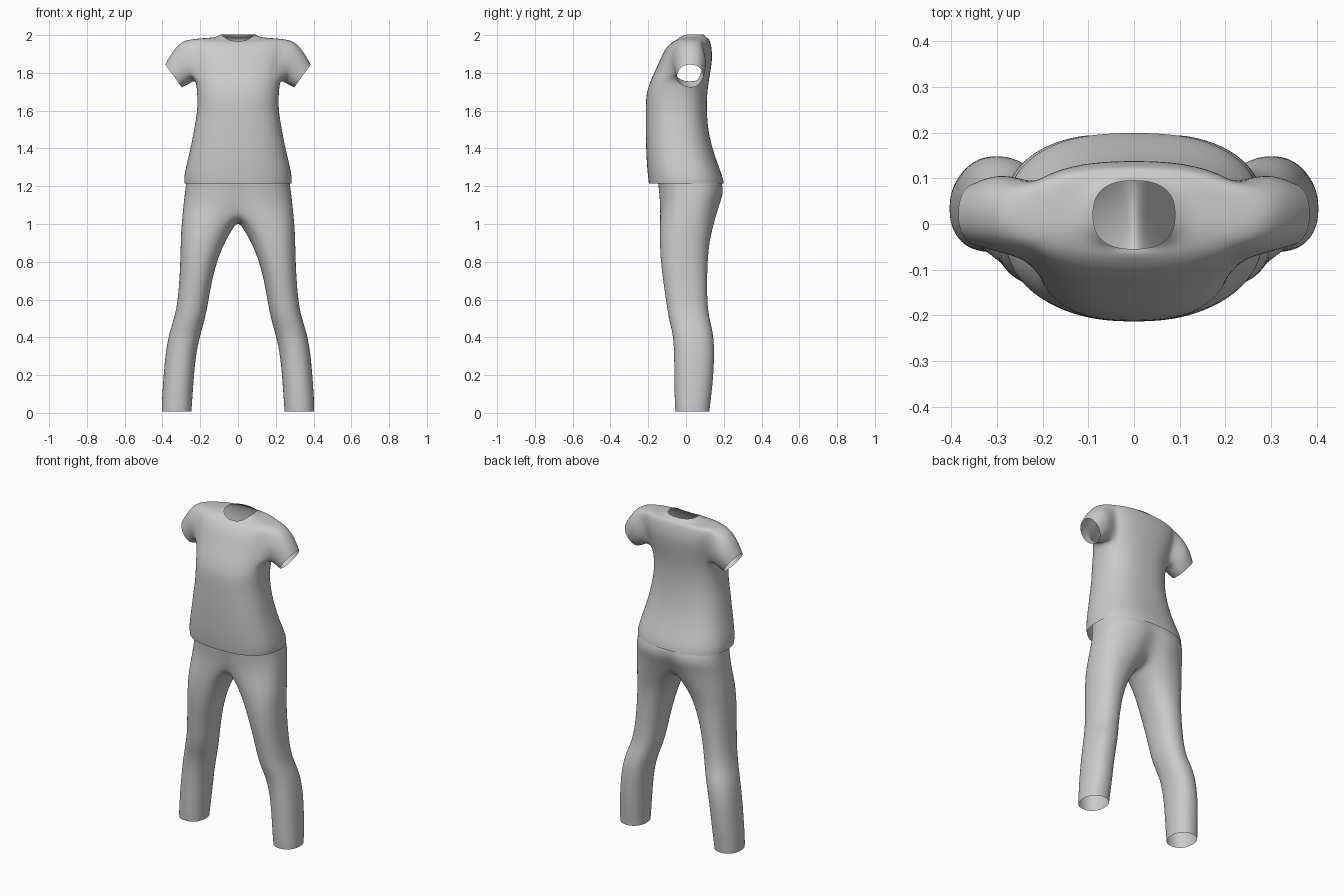
import bpy, bmesh
from math import sin, cos, pi, atan2, exp

if "Cube" in bpy.data.objects:
    bpy.data.objects.remove(bpy.data.objects["Cube"])


def spow(v, e):
    return (1 if v >= 0 else -1) * abs(v) ** e


def oval(a, cx, hw, yf, yb, p=2.4):
    """Point on a superellipse; a = 0 is the outer (+x) side, -90 deg the front."""
    e = 2 / p
    return cx + hw * spow(cos(a), e), (yf + yb) / 2 + (yb - yf) / 2 * spow(sin(a), e)


def bridge(bm, a, b, closed=False):
    n = len(a)
    for i in range(n if closed else n - 1):
        j = (i + 1) % n
        bm.faces.new((a[i], a[j], b[j], b[i]))


def finish(bm, name):
    bmesh.ops.recalc_face_normals(bm, faces=bm.faces)
    me = bpy.data.meshes.new(name)
    bm.to_mesh(me)
    bm.free()
    for f in me.polygons:
        f.use_smooth = True
    ob = bpy.data.objects.new(name, me)
    bpy.context.collection.objects.link(ob)
    m = ob.modifiers.new("mirror", 'MIRROR')
    m.use_clip = True
    m.merge_threshold = 0.002
    s = ob.modifiers.new("smooth", 'SUBSURF')
    s.levels = s.render_levels = 2
    return ob


N = 16
HALF = [-pi / 2 + pi * i / N for i in range(N + 1)]

# Shirt body: z, half width, front y, back y, front drop
body = [(1.215, .285, -.197, .200, 0), (1.25, .287, -.202, .195, 0),
        (1.32, .272, -.208, .168, 0), (1.40, .252, -.212, .140, 0),
        (1.50, .233, -.214, .117, 0), (1.60, .215, -.214, .110, 0),
        (1.69, .216, -.212, .112, 0), (1.76, .223, -.188, .122, 0),
        (1.82, .232, -.160, .132, 0), (1.88, .248, -.133, .140, 0),
        (1.935, .258, -.108, .136, .005), (1.978, .255, -.085, .125, .025),
        (1.985, .170, -.070, .115, .020), (1.988, .120, -.062, .105, .020),
        (2.003, .090, -.055, .095, .035)]
bm = bmesh.new()
rows = []
for z, hw, yf, yb, drop in body:
    row = []
    for i, a in enumerate(HALF):
        x, y = oval(a, 0, hw, yf, yb, 2.5)
        x = 0 if i in (0, N) else x
        row.append(bm.verts.new((x, y, z - drop * max(0, -sin(a)) ** 2)))
    rows.append(row)
R0, R1, C0, C1 = 7, 11, 5, 11          # armhole rows and columns
for r in range(len(rows) - 1):
    for c in range(N):
        if not (R0 <= r < R1 and C0 <= c < C1):
            q = rows[r], rows[r + 1]
            bm.faces.new((q[0][c], q[0][c + 1], q[1][c + 1], q[1][c]))

# Sleeve grown from the armhole edge
hole = ([rows[R0][c] for c in range(C0, C1)] + [rows[r][C1] for r in range(R0, R1)] +
        [rows[R1][c] for c in range(C1, C0, -1)] + [rows[r][C0] for r in range(R1, R0, -1)])
angles = [atan2((v.co.z - 1.869) / .109, (v.co.y - .018) / .088) for v in hole]
# top x, top z, bottom x, bottom z, centre y, half depth
sleeve = [(.303, 1.966, .242, 1.752, .022, .092), (.352, 1.908, .268, 1.735, .025, .084),
          (.385, 1.845, .297, 1.722, .022, .072)]
prev = hole
for tx, tz, bx, bz, cy, hy in sleeve:
    ring = [bm.verts.new(((tx + bx) / 2 + (tx - bx) / 2 * sin(a), cy + hy * cos(a),
                          (tz + bz) / 2 + (tz - bz) / 2 * sin(a))) for a in angles]
    bridge(bm, prev, ring, True)
    prev = ring
finish(bm, "shirt")

# Trouser hips: z, half width, front y, back y, seat cleft depth
hips = [(1.25, .272, -.155, .180, 0), (1.20, .277, -.150, .203, .012),
        (1.15, .284, -.147, .202, .022), (1.09, .291, -.143, .180, .035)]
bm = bmesh.new()
prev = None
for k, (z, hw, yf, yb, cleft) in enumerate(hips):
    row = []
    for i, a in enumerate(HALF):
        x, y = oval(a, 0, hw, yf, yb, 2.5)
        x = 0 if i in (0, N) else x
        g = exp(-(x / .05) ** 2)
        y += -cleft * g if y > 0 else cleft * .6 * g
        row.append(bm.verts.new((x, y, z)))
    if prev:
        bridge(bm, prev, row)
    prev = row

# Crotch seam closes the leg loop
y0, y1 = prev[-1].co.y, prev[0].co.y
M = 8
for i in range(1, M):
    t = i / M
    prev.append(bm.verts.new((0, y0 + (y1 - y0) * t, 1.09 - .075 * sin(pi * t) ** .7)))

# Trouser leg: z, inner x, outer x, front y, back y
leg = [(.97, .030, .302, -.140, .140), (.90, .072, .304, -.139, .124),
       (.80, .112, .306, -.135, .115), (.68, .142, .312, -.119, .112),
       (.58, .158, .322, -.104, .114), (.51, .172, .336, -.094, .122),
       (.45, .188, .356, -.078, .138), (.38, .208, .374, -.066, .149),
       (.28, .226, .388, -.063, .150), (.15, .236, .398, -.062, .142),
       (.05, .243, .404, -.060, .129), (.008, .246, .404, -.057, .125)]
for z, xi, xo, yf, yb in leg:
    ring = []
    for i in range(N + M):
        x, y = oval(-2 * pi / 3 + 2 * pi * i / (N + M), (xi + xo) / 2, (xo - xi) / 2, yf, yb, 2.25)
        ring.append(bm.verts.new((x, y, z)))
    bridge(bm, prev, ring, True)
    prev = ring
finish(bm, "trousers")
